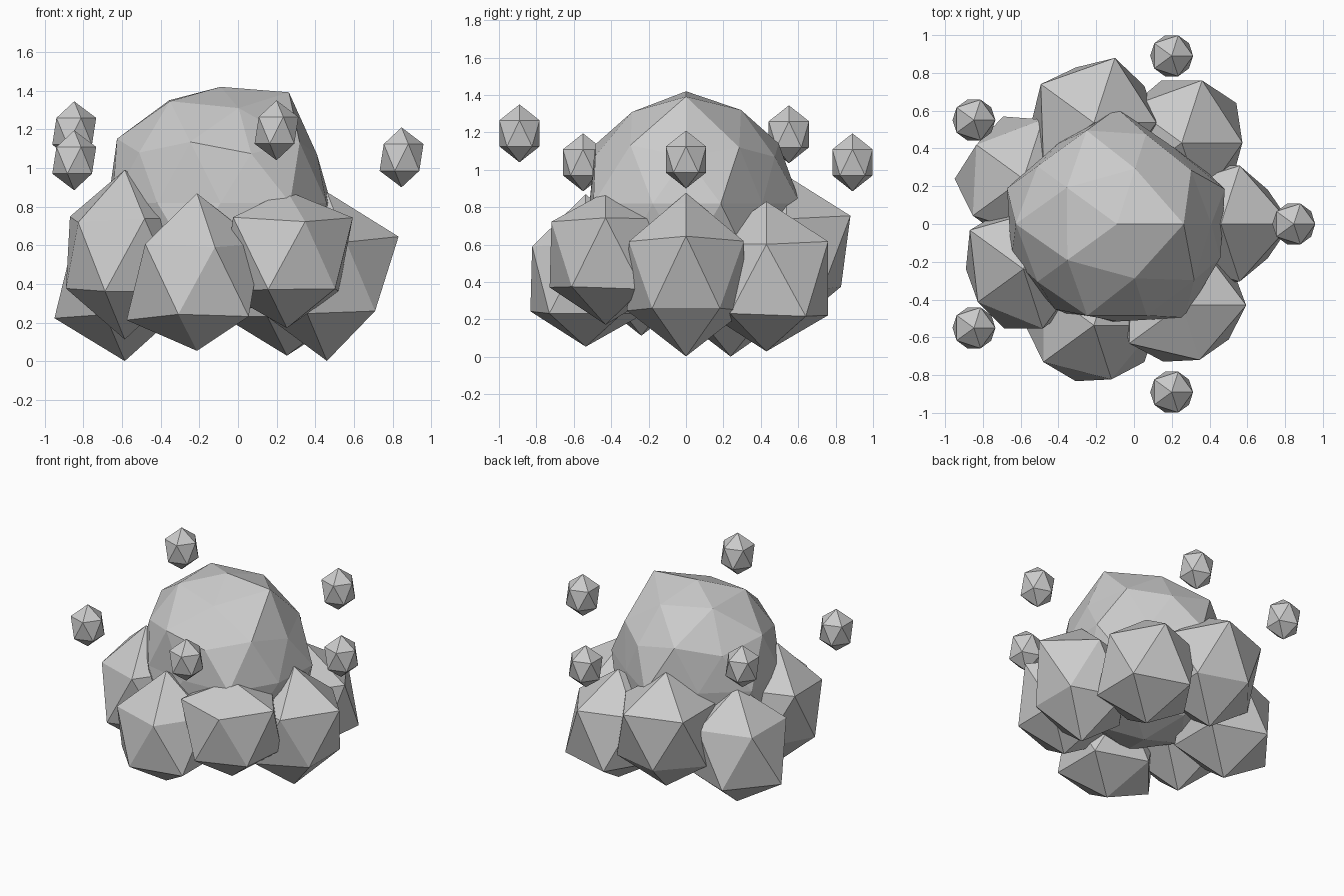
import bpy, bmesh, math

if "Cube" in bpy.data.objects:
    bpy.data.objects.remove(bpy.data.objects["Cube"])

CX = -0.09  # axis shared by the dome and both rings


def rock(name, loc, radius, height, subdiv, factors=()):
    """Faceted icosphere; factors push vertices in or out, from the top ring down."""
    bm = bmesh.new()
    bmesh.ops.create_icosphere(bm, subdivisions=subdiv, radius=1)
    order = sorted(bm.verts, key=lambda v: (
        -round(v.co.z, 2), round(math.degrees(math.atan2(v.co.y, v.co.x))) % 360))
    for v, f in zip(order, factors):
        v.co *= f
    for v in bm.verts:
        v.co.x *= radius
        v.co.y *= radius
        v.co.z *= height
    me = bpy.data.meshes.new(name)
    bm.to_mesh(me)
    bm.free()
    ob = bpy.data.objects.new(name, me)
    ob.location = loc
    bpy.context.collection.objects.link(ob)
    return ob


def ring_point(i, count, radius, z):
    a = 2 * math.pi * i / count
    return (CX + radius * math.cos(a), radius * math.sin(a), z)


# Large central dome
rock("dome", (CX, 0, 0.82), 0.6, 0.6, 2, [
    1.0,
    1.12, 0.98, 1.04, 1.03, 0.96,
    0.95, 1.02, 1.05, 1.0, 0.99,
    0.93, 0.93, 0.97, 0.97, 0.95,
    1.0, 0.84, 1.02, 0.88, 1.02, 0.98, 0.93, 0.86, 1.02, 0.96])

# Ring of seven base lumps: height of centre, then top, upper ring, lower ring, bottom
lumps = [
    (0.435, [1.05, 1.12, 0.98, 1, 1, 0.97, 0.93, 1, 1, 1, 0.93, 1.03]),
    (0.42, [0.98, 0.97, 1.05, 1, 1, 1, 1.08, 1.05, 1, 1, 1, 0.93]),
    (0.55, [1, 1, 1.09, 1.05, 1, 1, 1, 0.93, 1, 1, 1, 1]),
    (0.43, [1, 1, 1, 0.93, 1, 1, 1, 1.05, 1.1, 1, 1, 1.02]),
    (0.55, [1.05, 1, 1, 1.06, 0.9, 1, 1, 1, 0.92, 1, 1, 1.04]),
    (0.42, [1.07, 1, 1, 1, 1, 0.91, 1, 1, 1.1, 0.94, 1, 0.87]),
    (0.55, [0.79, 1.03, 1, 1, 1.04, 0.92, 1, 1, 1, 0.95, 0.93, 0.9]),
]
for i, (z, factors) in enumerate(lumps):
    rock(f"base_lump_{i + 1}", ring_point(i, 7, 0.55, z), 0.37, 0.42, 1, factors)

# Five small floating pebbles
for i, z in enumerate((1.055, 1.04, 1.19, 1.04, 1.195)):
    rock(f"floating_pebble_{i + 1}", ring_point(i, 5, 0.936, z), 0.127, 0.155, 1)
